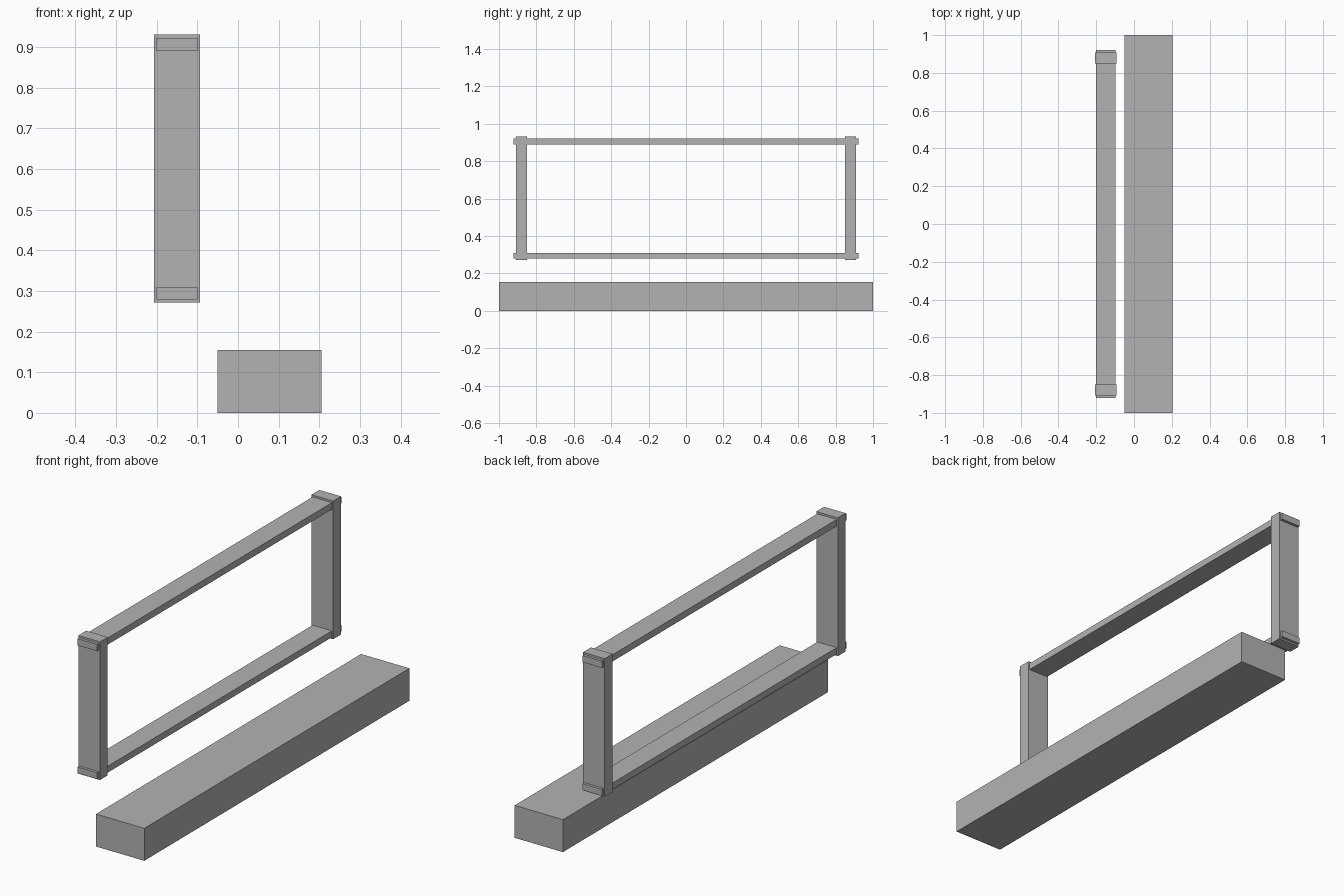
import bpy

if "Cube" in bpy.data.objects:
    bpy.data.objects.remove(bpy.data.objects["Cube"])

grey = bpy.data.materials.new("mid_grey")
grey.diffuse_color = (0.45, 0.45, 0.45, 1)
grey.use_nodes = True
grey.node_tree.nodes["Principled BSDF"].inputs["Base Color"].default_value = grey.diffuse_color


def box(name, lo, hi):
    """Axis-aligned box between two corners."""
    bpy.ops.mesh.primitive_cube_add(size=1)
    ob = bpy.context.object
    ob.name = name
    for v in ob.data.vertices:
        v.co = [l + (c + 0.5) * (h - l) for c, l, h in zip(v.co, lo, hi)]
    ob.data.materials.append(grey)
    return ob


# Long base beam
box("base_beam", (-0.05, -1.0, 0.0), (0.205, 1.0, 0.155))

# Open frame: rails run past the posts, posts run past the rails
for name, z0, z1 in (("bottom_rail", 0.279, 0.31), ("top_rail", 0.89, 0.922)):
    box(name, (-0.201, -0.922, z0), (-0.099, 0.922, z1))
for name, y0, y1 in (("front_post", -0.909, -0.85), ("back_post", 0.85, 0.909)):
    box(name, (-0.207, y0, 0.271), (-0.093, y1, 0.931))
